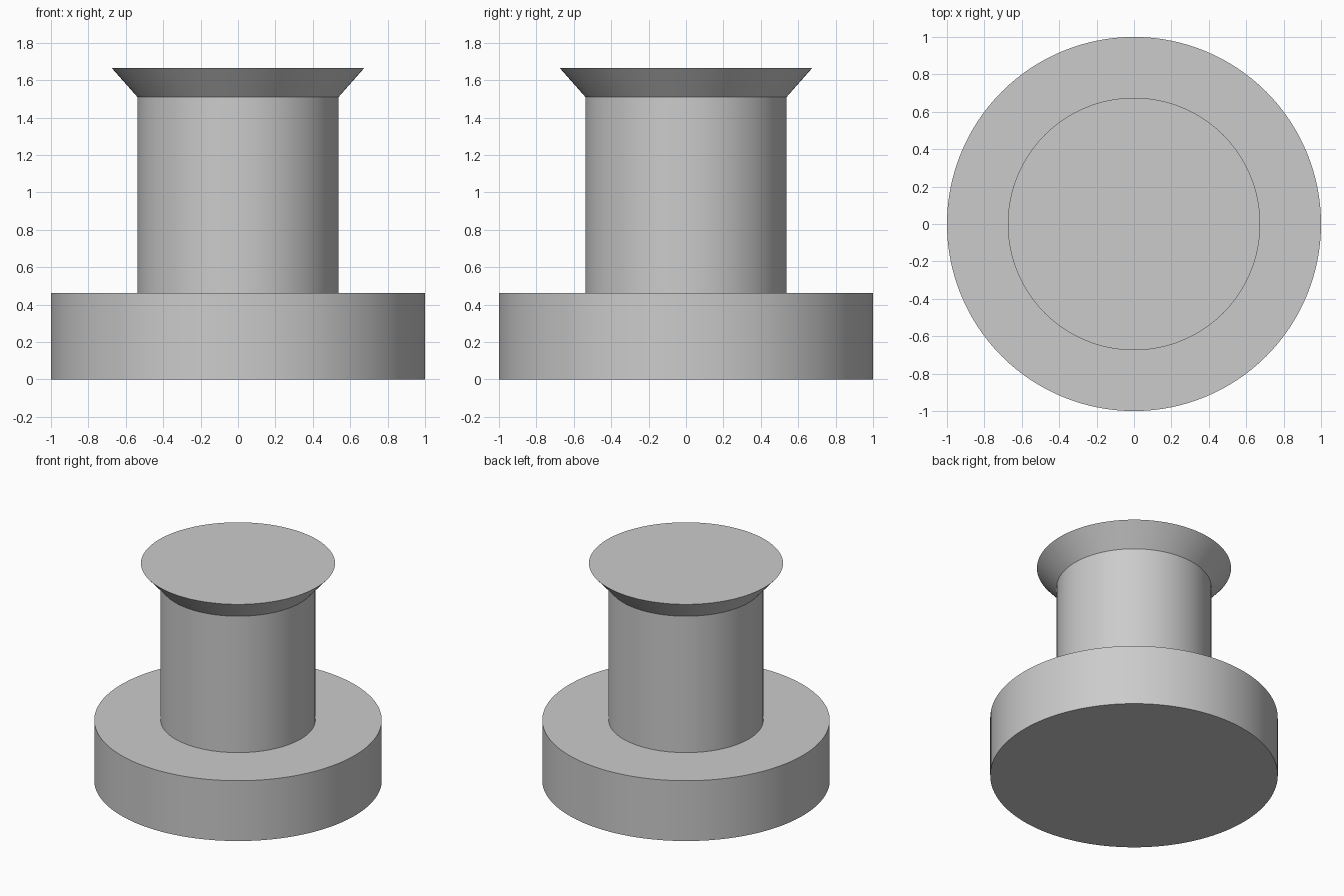
import bpy
import math

cube = bpy.data.objects.get("Cube")
if cube:
    bpy.data.objects.remove(cube, do_unlink=True)

# Single plain grey finish
GREY = (0.6, 0.6, 0.6, 1.0)
grey = bpy.data.materials.new("plain_grey")
grey.use_nodes = True
grey.diffuse_color = GREY
bsdf = next(n for n in grey.node_tree.nodes if n.type == "BSDF_PRINCIPLED")
bsdf.inputs["Base Color"].default_value = GREY


def round_part(name, z_low, z_high, r_low, r_high):
    """Solid disc, shaft or flare standing on the z axis."""
    bpy.ops.mesh.primitive_cone_add(
        vertices=128, radius1=r_low, radius2=r_high,
        depth=z_high - z_low, location=(0, 0, (z_low + z_high) / 2))
    part = bpy.context.object
    part.name = name
    part.data.materials.append(grey)
    bpy.ops.object.shade_smooth_by_angle(angle=math.radians(30))
    return part


BASE_TOP = 0.463
SHAFT_TOP = 1.51
SHAFT_RADIUS = 0.538

# Wide foot, straight shaft, flared head
round_part("base_disc", 0, BASE_TOP, 1.0, 1.0)
round_part("shaft", BASE_TOP, SHAFT_TOP, SHAFT_RADIUS, SHAFT_RADIUS)
round_part("flared_head", SHAFT_TOP, 1.665, SHAFT_RADIUS, 0.675)
